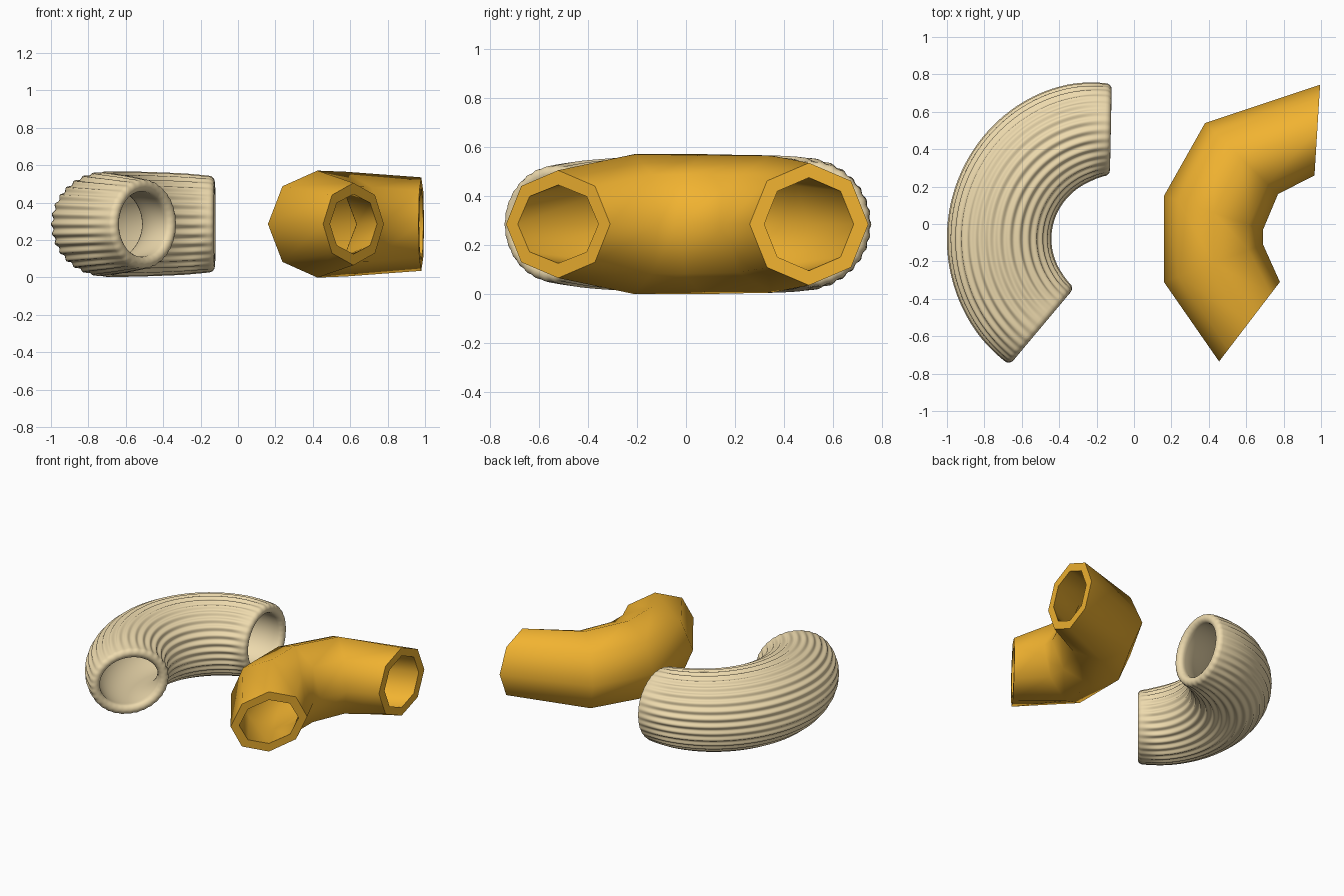
import bpy, bmesh, math
from mathutils import Vector

if "Cube" in bpy.data.objects:
    bpy.data.objects.remove(bpy.data.objects["Cube"])

Z = Vector((0, 0, 1))


def material(name, color):
    m = bpy.data.materials.new(name)
    m.diffuse_color = color
    m.use_nodes = True
    m.node_tree.nodes["Principled BSDF"].inputs["Base Color"].default_value = m.diffuse_color
    return m


def ring(inner, outer, h, n, inset=0.0, push=0.0, ridge=None, zc=0.285):
    """Elliptical cross-section spanning inner to outer point, half height h."""
    c = ((inner + outer) / 2).to_3d() + Z * zc
    u = ((outer - inner) / 2).to_3d()
    half = u.length
    u.normalize()
    c += Z.cross(u) * push
    pts = []
    for k in range(n):
        a = 2 * math.pi * k / n
        r = ridge(a) if ridge else 0.0
        pts.append(c + u * (half - inset + r) * math.cos(a) + Z * (h - inset + r) * math.sin(a))
    return pts


def hollow_tube(name, rings, mat, angle):
    """Skin a closed loop of rings: outside, rim, bore, rim."""
    bm = bmesh.new()
    rows = [[bm.verts.new(p) for p in r] for r in rings]
    n = len(rows[0])
    for i, a in enumerate(rows):
        b = rows[(i + 1) % len(rows)]
        for k in range(n):
            j = (k + 1) % n
            bm.faces.new((a[k], a[j], b[j], b[k]))
    bmesh.ops.recalc_face_normals(bm, faces=bm.faces)
    me = bpy.data.meshes.new(name)
    bm.to_mesh(me)
    bm.free()
    me.materials.append(mat)
    ob = bpy.data.objects.new(name, me)
    bpy.context.collection.objects.link(ob)
    bpy.ops.object.select_all(action='DESELECT')
    ob.select_set(True)
    bpy.context.view_layer.objects.active = ob
    bpy.ops.object.shade_smooth_by_angle(angle=math.radians(angle))


# Ridged, smooth pasta elbow
CENTRE = Vector((-0.12, -0.08))
WALL = 0.065
N, STEPS, RIM = 256, 56, 8


def polar(r, deg):
    a = math.radians(deg)
    return CENTRE + Vector((math.cos(a), math.sin(a))) * r


def station(t, inset=0.0, push=0.0, ridged=1.0):
    s = (1 - t) ** 6
    outer = polar(0.875 - 0.05 * s - 0.01 * t ** 6, 89 + 143 * t)
    inner = polar(0.328 + 0.014 * s, 94 + 136 * t)
    h = 0.28 - 0.025 * (1 - t) ** 4 - 0.045 * t ** 4
    amp = 0.0065 * ridged * min(1, min(t, 1 - t) * 8 + 0.1)
    return ring(inner, outer, h, N, inset, push, lambda a: amp * math.cos(32 * a))


T0, T1 = 0.022, 0.978
ts = [T0 + (T1 - T0) * i / STEPS for i in range(STEPS + 1)]
rings = [station(t) for t in ts]
for t, sign in ((T1, 1), (T0, -1)):
    arc = [math.pi * i / RIM for i in range(1, RIM)]
    if sign < 0:
        arc.reverse()
    rim = [station(t, WALL / 2 * (1 - math.cos(a)), sign * WALL / 2 * math.sin(a), 0.5 + 0.5 * math.cos(a))
           for a in arc]
    rings += rim
    if sign > 0:
        rings += [station(x, WALL, 0, 0) for x in reversed(ts)]
hollow_tube("ridged_pasta_elbow", rings, material("cream", (0.85, 0.70, 0.42, 1)), 60)

# Low-poly eight-sided pasta elbow: inner point, outer point, half height
sections = [
    ((0.965, 0.26), (0.995, 0.745), 0.25),
    ((0.77, 0.16), (0.38, 0.54), 0.28),
    ((0.69, -0.03), (0.16, 0.15), 0.286),
    ((0.69, -0.11), (0.16, -0.31), 0.286),
    ((0.78, -0.31), (0.455, -0.735), 0.22),
]
outside = [ring(Vector(i), Vector(o), h, 8) for i, o, h in sections]
bore = [ring(Vector(i), Vector(o), h, 8, 0.06) for i, o, h in sections]
hollow_tube("low_poly_pasta_elbow", outside + bore[::-1], material("golden", (0.88, 0.45, 0.03, 1)), 62)
